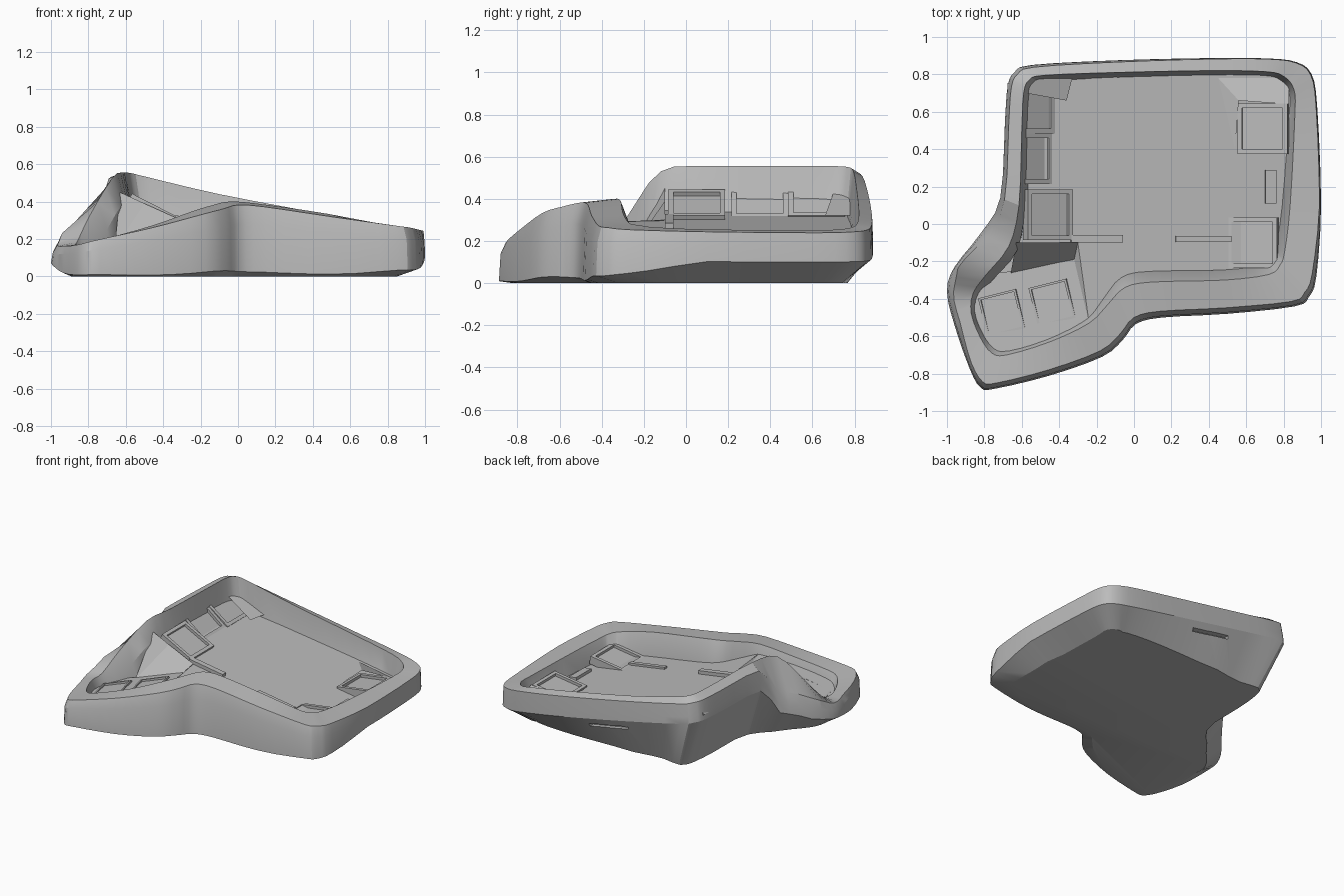
import bpy, bmesh, math
from mathutils import Vector, Matrix

if "Cube" in bpy.data.objects:
    bpy.data.objects.remove(bpy.data.objects["Cube"])

grey = bpy.data.materials.new("plain grey")
grey.diffuse_color = (0.5, 0.5, 0.5, 1)
grey.use_nodes = True
grey.node_tree.nodes["Principled BSDF"].inputs["Base Color"].default_value = grey.diffuse_color


def finish(bm, name):
    me = bpy.data.meshes.new(name)
    bm.to_mesh(me)
    bm.free()
    ob = bpy.data.objects.new(name, me)
    bpy.context.collection.objects.link(ob)
    me.materials.append(grey)
    return ob


# Rim control points: outer x, outer y, inner x, inner y, rim height
RIM = [
    (-.69, .55, -.60, .50, .555), (-.675, .74, -.59, .70, .555), (-.64, .81, -.56, .77, .55),
    (-.55, .85, -.48, .795, .53), (-.10, .875, -.10, .81, .44), (.40, .887, .40, .82, .345),
    (.72, .885, .70, .815, .29), (.87, .865, .80, .79, .265), (.95, .80, .855, .72, .255),
    (.98, .62, .86, .58, .25), (1.0, .10, .835, .10, .255), (.975, -.28, .805, -.15, .265),
    (.935, -.39, .78, -.22, .275), (.86, -.44, .72, -.27, .285), (.50, -.48, .48, -.30, .335),
    (.15, -.50, .10, -.31, .39), (.01, -.535, -.05, -.34, .40), (-.06, -.62, -.14, -.43, .38),
    (-.17, -.71, -.24, -.53, .35), (-.45, -.81, -.45, -.63, .275), (-.74, -.88, -.68, -.70, .21),
    (-.82, -.875, -.76, -.69, .19), (-.88, -.77, -.82, -.61, .175), (-.96, -.54, -.87, -.48, .17),
    (-1.0, -.36, -.86, -.37, .185), (-.96, -.23, -.79, -.27, .33), (-.82, -.05, -.67, -.12, .53),
    (-.715, .14, -.615, .10, .555)]


def smooth_loop(rows, steps):
    """Closed Catmull-Rom curve through the rows."""
    out, n = [], len(rows)
    for i in range(n):
        a, b, c, d = (Vector(rows[(i + k) % n]) for k in (-1, 0, 1, 2))
        for s in range(steps):
            t = s / steps
            out.append(0.5 * (2 * b + (c - a) * t + (2 * a - 5 * b + 4 * c - d) * t * t
                              + (3 * b - a - 3 * c + d) * t ** 3))
    return out


def clamp(v):
    return min(1, max(0, v))


def sections(row):
    """Wall section at one rim point, from the underside round to the inside."""
    ox, oy, ix, iy, z = row
    o, d = Vector((ox, oy)), Vector((ix - ox, iy - oy))
    nx, ny = -d.normalized()
    front = max(-ny, 0)
    # the rim leans outward where the thumb wing meets the left wall
    west = clamp((-.66 - ox) / .06) * clamp((.2 - oy) / .2) * clamp((oy + .75) / .2)
    zo = z - west * .55 * max(z - .17, 0) * clamp((.16 - oy) / .16)
    kb = (max(.1, .9 + .9 * ny) + .8 * abs(nx * ny)
          + 1.2 * max(-nx, 0) * max(z - .2, 0))
    kb = min(kb, (.17 - .06 * west) / d.length)
    low = max(.4 * zo, zo - .165) * (1 - .93 * front)
    k2 = .05 + .13 * front + .7 * max(z - .3, 0) * (1 - front) + .2 * west * clamp((.35 - z) / .1)
    steps = [(kb, 0), (0, low), (.25 * k2, max(.7 * zo, low + .3 * (zo - low))), (k2, .955 * zo),
             (1, z), (1.3, max(.07, z - .15)), (max(1.3, kb + .4), .03)]
    return [(*(o + d * k), h) for k, h in steps]


# Case shell
bm = bmesh.new()
cols = [[bm.verts.new(p) for p in sections(r)] for r in smooth_loop(RIM, 3)]
for a, b in zip(cols, cols[1:] + cols[:1]):
    for j in range(len(a) - 1):
        bm.faces.new((a[j], b[j], b[j + 1], a[j + 1]))
for j in (0, -1):
    bm.faces.new([c[j] for c in cols])
bmesh.ops.recalc_face_normals(bm, faces=bm.faces)
shell = finish(bm, "case_shell")

# Slanted slot in the back wall
bm = bmesh.new()
bmesh.ops.create_cube(bm, size=1, matrix=Matrix.Translation((.04, .86, .19))
                      @ Matrix.Rotation(.18, 4, 'Y') @ Matrix.Diagonal((.32, .09, .022, 1)))
cutter = finish(bm, "slot_cutter")
cutter.hide_render = True
cut = shell.modifiers.new("slot", 'BOOLEAN')
cut.operation, cut.object, cut.solver = 'DIFFERENCE', cutter, 'EXACT'
bpy.context.view_layer.objects.active = shell
shell.select_set(True)
bpy.ops.object.modifier_apply(modifier="slot")
bpy.data.objects.remove(cutter)
bpy.ops.object.shade_smooth_by_angle(angle=math.radians(22))


def sheet(name, pts):
    bm = bmesh.new()
    f = bm.faces.new([bm.verts.new(p) for p in pts])
    f.normal_update()
    if f.normal.z < 0:
        f.normal_flip()
    return finish(bm, name)


def floor_z(x):
    return .25 - .155 * x


def thumb_z(x):
    return .36 + .3 * x


# Main well floor and raised thumb plate
inner = [(r[2], r[3]) for r in RIM]
main = inner[:19] + [(-.3, -.1), (-.62, -.1)]
sheet("main_floor", [(x, y, floor_z(x)) for x, y in main])
thumb = [(-.24, -.53)] + inner[19:26] + [(-.64, -.25), (-.32, -.19)]
sheet("thumb_plate", [(x, y, thumb_z(x)) for x, y in thumb])

# Slopes joining the main well to the thumb plate
sheet("thumb_slope_left", [(-.63, -.1, .45), (-.50, -.1, .39), (-.66, -.27, .15)])
sheet("thumb_slope_right", [(-.50, -.1, .39), (-.3, -.1, .3), (-.32, -.19, .26), (-.66, -.27, .15)])
sheet("thumb_step", [(-.3, -.1, .3), (-.24, -.53, .285), (-.32, -.19, .264)])


def socket(name, loc, tilt, turn=0, size=.27, hole=.2, thick=.06):
    """Square key seat with a shallow recess."""
    bm = bmesh.new()
    bmesh.ops.create_cube(bm, size=1, matrix=Matrix.Diagonal((size, size, thick, 1)))
    bm.faces.ensure_lookup_table()
    top = max(bm.faces, key=lambda f: f.calc_center_median().z)
    bmesh.ops.inset_region(bm, faces=[top], thickness=(size - hole) / 2)
    low = bmesh.ops.extrude_face_region(bm, geom=[top])['geom']
    bmesh.ops.delete(bm, geom=[top], context='FACES_ONLY')
    bmesh.ops.translate(bm, vec=(0, 0, -.02),
                        verts=[v for v in low if isinstance(v, bmesh.types.BMVert)])
    bm.transform(Matrix.Translation(loc) @ Matrix.Rotation(math.radians(turn), 4, 'Z')
                 @ Matrix.Rotation(math.radians(tilt), 4, 'Y'))
    bmesh.ops.recalc_face_normals(bm, faces=bm.faces)
    return finish(bm, name)


# Key seats around the well
for i, (x, y, z, tilt) in enumerate([(-.46, .05, .355, 27), (-.56, .35, .375, 38),
                                     (-.55, .62, .375, 36), (.69, .51, .165, -8),
                                     (.635, -.10, .16, -8)]):
    socket(f"key_seat_{i + 1}", (x, y, z), tilt)
for i, (x, y) in enumerate([(-.70, -.475), (-.43, -.42)]):
    socket(f"thumb_seat_{i + 1}", (x, y, thumb_z(x) - .024), -16.7, 14, size=.215, hole=.18)


def bar(name, x0, x1, y, w, h):
    """Low rib lying along the sloping floor."""
    bm = bmesh.new()
    bmesh.ops.create_cube(bm, size=1, matrix=Matrix.Diagonal((x1 - x0, w, h, 1)))
    bm.transform(Matrix.Translation(((x0 + x1) / 2, y, floor_z((x0 + x1) / 2)))
                 @ Matrix.Rotation(math.atan(.155), 4, 'Y'))
    return finish(bm, name)


bar("left_rib", -.34, -.06, -.08, .04, .05)
bar("right_rib", .22, .52, -.08, .03, .03)
bar("side_notch", .70, .76, .2, .18, .04)

# Fillet wedges beside the back seats
sheet("right_seat_wedge", [(.45, .78, floor_z(.45)), (.56, .66, .19), (.54, .40, floor_z(.54))])
sheet("right_seat_back", [(.45, .78, floor_z(.45)), (.83, .78, floor_z(.83)), (.83, .64, .21), (.56, .66, .19)])
sheet("left_seat_back", [(-.58, .78, .43), (-.33, .78, floor_z(-.33) + .02),
                         (-.36, .66, .32), (-.58, .70, .43)])
